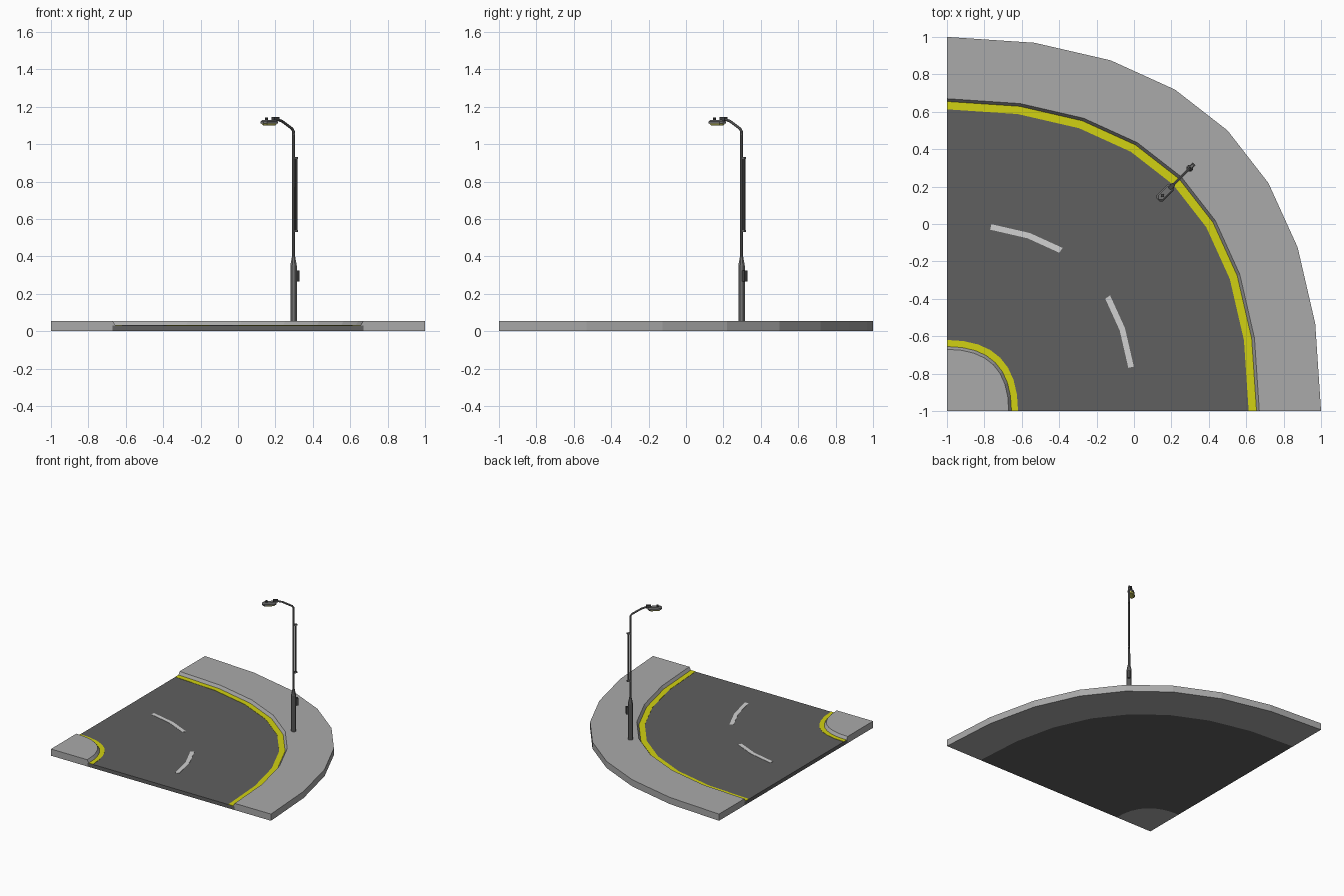
import bpy, bmesh, math
from mathutils import Vector, Matrix

if "Cube" in bpy.data.objects:
    bpy.data.objects.remove(bpy.data.objects["Cube"])


def material(name, r, g, b):
    m = bpy.data.materials.new(name)
    m.diffuse_color = (r, g, b, 1)
    m.use_nodes = True
    m.node_tree.nodes["Principled BSDF"].inputs["Base Color"].default_value = m.diffuse_color
    return m


PAVE = material("pavement_grey", 0.40, 0.40, 0.40)
ROAD = material("asphalt_grey", 0.115, 0.115, 0.115)
YELLOW = material("line_yellow", 0.64, 0.64, 0.006)
WHITE = material("dash_white", 0.64, 0.64, 0.64)
METAL = material("pole_metal", 0.17, 0.17, 0.17)
DARK = material("dark_metal", 0.06, 0.06, 0.06)
GLOW = material("lamp_yellow", 0.60, 0.58, 0.12)


def finish(name, bm, mat):
    bmesh.ops.remove_doubles(bm, verts=bm.verts, dist=1e-5)
    bmesh.ops.dissolve_degenerate(bm, edges=bm.edges, dist=1e-5)
    bmesh.ops.recalc_face_normals(bm, faces=bm.faces)
    me = bpy.data.meshes.new(name)
    bm.to_mesh(me)
    bm.free()
    me.materials.append(mat)
    ob = bpy.data.objects.new(name, me)
    bpy.context.collection.objects.link(ob)
    return ob


def loft(name, rings, mat):
    """Skin closed rings of points and cap both ends."""
    bm = bmesh.new()
    vs = [[bm.verts.new(p) for p in r] for r in rings]
    n = len(vs[0])
    for a, b in zip(vs, vs[1:]):
        for i in range(n):
            j = (i + 1) % n
            bm.faces.new((a[i], a[j], b[j], b[i]))
    bm.faces.new(vs[0])
    bm.faces.new(vs[-1])
    return finish(name, bm, mat)


def bend(name, profile, mat, first=0, last=8):
    """Sweep an (offset, height) profile round the corner curve in eighths."""
    rings = []
    for k in range(first, last + 1):
        t = k / 8
        cx, cy = 1 - (1 - t) ** 2, 1 - t * t
        rings.append([(-1 + r * cx, -1 + r * cy, z) for r, z in profile])
    return loft(name, rings, mat)


def strip(r0, r1, z0, z1):
    return [(r0, z0), (r1, z0), (r1, z1), (r0, z1)]


# Ground: road, raised pavements with sloping kerbs, painted lines
H, T = 0.03, 0.055
bend("road", strip(0.33, 1.67, 0, H), ROAD)
bend("outer_pavement", [(1.67, 0), (1.67, H), (1.655, H), (1.67, T), (2, T), (2, 0)], PAVE)
bend("inner_pavement", [(0.33, 0), (0.33, H), (0.345, H), (0.33, T), (0, T), (0, 0)], PAVE)
bend("outer_yellow_line", strip(1.613, 1.655, H - 0.001, H + 0.002), YELLOW)
bend("inner_yellow_line", strip(0.345, 0.38, H - 0.001, H + 0.002), YELLOW)
for i, k in enumerate((1, 5)):
    bend(f"white_dash_{i + 1}", strip(0.985, 1.015, H - 0.001, H + 0.002), WHITE, k, k + 2)

# Lamp frame: local +u points from the pole toward the road corner
s = math.sqrt(0.5)
FRAME = Matrix(((-s, s, 0, 0.297), (-s, -s, 0, 0.297), (0, 0, 1, 0), (0, 0, 0, 1)))


def turned(name, steps, mat, u=0.0, sides=8):
    """Vertical turned part from (radius, z) steps."""
    rings = [[FRAME @ Vector((u + r * math.cos(a), r * math.sin(a), z))
              for a in [2 * math.pi * (i + 0.5) / sides for i in range(sides)]]
             for r, z in steps]
    return loft(name, rings, mat)


def box(name, u0, u1, w, z0, z1, mat):
    rings = [[FRAME @ Vector((u, v, z)) for u, v in ((u0, -w), (u1, -w), (u1, w), (u0, w))]
             for z in (z0, z1)]
    return loft(name, rings, mat)


# Pole: wide foot, taper, thin shaft
turned("pole_base", [(0.019, 0.05), (0.019, 0.35), (0.009, 0.40)], METAL)
turned("pole_shaft", [(0.009, 0.39), (0.0075, 1.06)], METAL)

# Bent arm
path = [(0, 1.05), (0.001, 1.068), (0.010, 1.082), (0.085, 1.122), (0.145, 1.138)]
rings = []
for i, (u, z) in enumerate(path):
    a, b = path[max(i - 1, 0)], path[min(i + 1, len(path) - 1)]
    d = Vector((b[0] - a[0], 0, b[1] - a[1])).normalized()
    side, up = Vector((0, 1, 0)), d.cross(Vector((0, 1, 0)))
    rings.append([FRAME @ (Vector((u, 0, z)) + 0.0075 *
                  (side * math.cos(q) + up * math.sin(q)))
                  for q in [math.pi * k / 4 for k in range(8)]])
loft("arm", rings, METAL)

# Lamp head: chamfered housing, glowing lens, top fittings


def head(name, steps, mat):
    rings = []
    for g, z in steps:
        a, b, w, c = 0.130 - g, 0.238 + g, 0.024 + g, 0.013
        pts = [(a + c, -w), (b - c, -w), (b, -w + c), (b, w - c),
               (b - c, w), (a + c, w), (a, w - c), (a, -w + c)]
        rings.append([FRAME @ Vector((u, v, z)) for u, v in pts])
    loft(name, rings, mat)


head("lamp_housing", [(0, 1.111), (0, 1.121), (-0.007, 1.130)], METAL)
head("lamp_lens", [(-0.010, 1.099), (-0.003, 1.111)], GLOW)
box("arm_clamp", 0.118, 0.155, 0.010, 1.125, 1.146, DARK)
turned("lamp_sensor", [(0.010, 1.128), (0.008, 1.143)], DARK, u=0.205)

# Fittings on the outer side of the pole
box("service_box", -0.034, -0.015, 0.011, 0.265, 0.325, DARK)
box("sign_bar", -0.023, -0.011, 0.005, 0.54, 0.92, DARK)
for i, z in enumerate((0.53, 0.92)):
    box(f"bar_bracket_{i + 1}", -0.027, 0.0, 0.006, z, z + 0.012, METAL)
